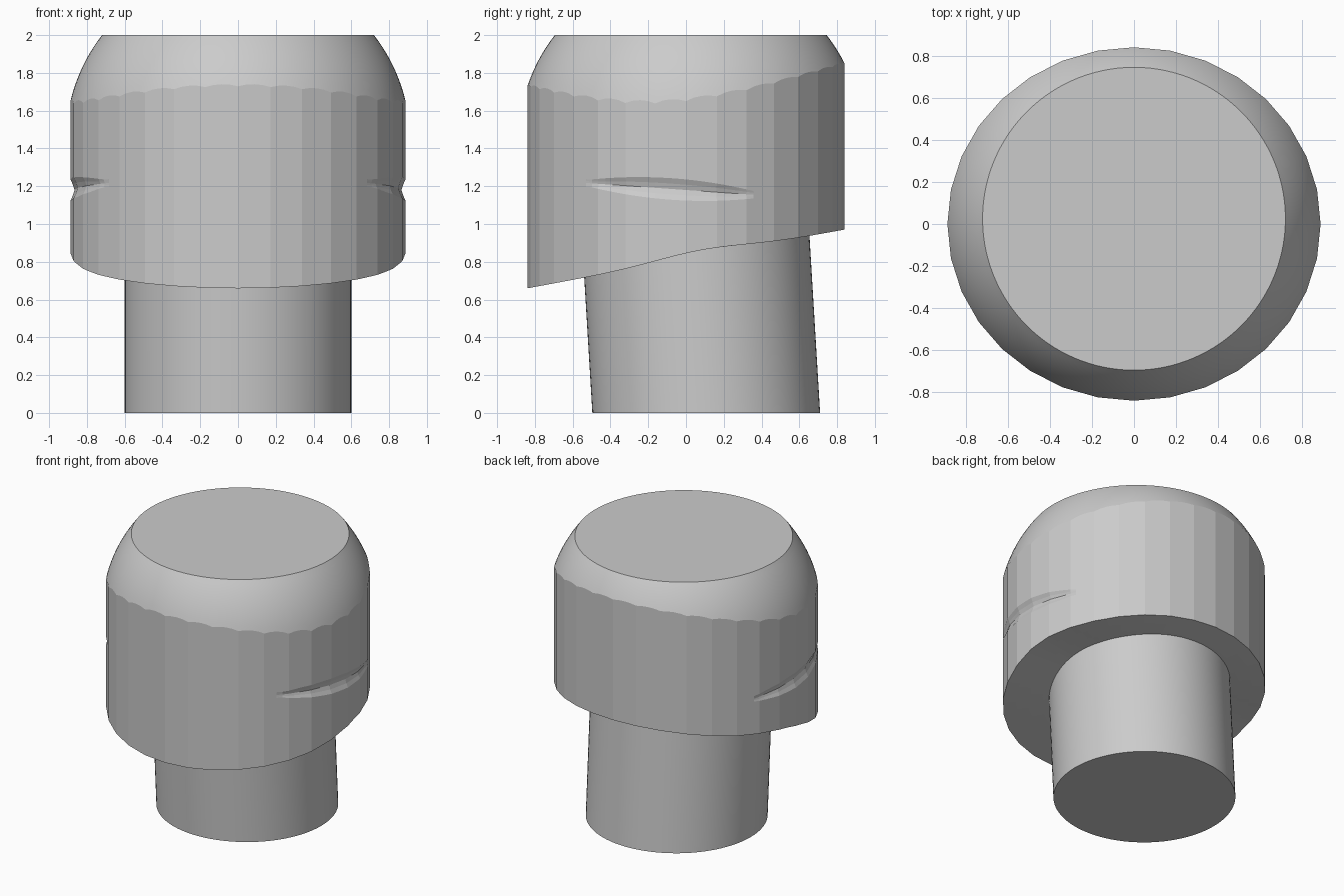
import bpy, bmesh
from math import sin, cos, pi, sqrt, exp, atan2

cube = bpy.data.objects.get("Cube")
if cube:
    bpy.data.objects.remove(cube, do_unlink=True)

grey = bpy.data.materials.new("plain grey")
grey.use_nodes = True
GREY = (0.6, 0.6, 0.6, 1)
grey.diffuse_color = GREY
grey.node_tree.nodes["Principled BSDF"].inputs["Base Color"].default_value = GREY

SIDES, SPLIT = 32, 4               # flat wall panels, columns per panel
RX, RY = 0.887, 0.84               # wall half widths
DOME_Y, DOME_Z, DOME_R = 0.025, 1.44, 0.912
TOP = 2.0


def loft(name, rings, smooth_from=0, smooth_to=0):
    """Skin closed rings of points, cap both ends, smooth a range of bands."""
    bm = bmesh.new()
    loops = [[bm.verts.new(p) for p in ring] for ring in rings]
    n = len(loops[0])
    for band, (a, b) in enumerate(zip(loops, loops[1:])):
        for i in range(n):
            j = (i + 1) % n
            face = bm.faces.new((a[i], a[j], b[j], b[i]))
            face.smooth = smooth_from <= band < smooth_to
    bm.faces.new(loops[0][::-1])
    bm.faces.new(loops[-1])
    bmesh.ops.recalc_face_normals(bm, faces=bm.faces[:])
    mesh = bpy.data.meshes.new(name)
    bm.to_mesh(mesh)
    bm.free()
    mesh.materials.append(grey)
    obj = bpy.data.objects.new(name, mesh)
    bpy.context.collection.objects.link(obj)
    return obj


def wall_outline():
    """Points along the straight sides of the many-sided oval."""
    corners = [(RX * cos(2 * pi * k / SIDES), RY * sin(2 * pi * k / SIDES))
               for k in range(SIDES)]
    for (ax, ay), (bx, by) in zip(corners, corners[1:] + corners[:1]):
        for s in range(SPLIT):
            t = s / SPLIT
            yield ax + (bx - ax) * t, ay + (by - ay) * t


def underside(y):
    return 0.815 + 0.185 * y + 0.032 * exp(-((y - 0.08) / 0.33) ** 2)


def dome_height(x, y):
    return DOME_Z + sqrt(DOME_R ** 2 - x * x - (y - DOME_Y) ** 2)


def groove_point(x, y, offset, depth):
    """Wall point in the shallow side groove, fading out at both ends."""
    t = (y + 0.075) / 0.43
    fade = max(0, 1 - t * t)
    z = 1.18 - 0.07 * y + offset * (0.02 + 0.037 * fade)
    k = 1 - 0.022 * depth * sqrt(fade) / RX
    return x * k, y * k, z


def dome_point(x, y, t):
    """Walk up the dome from the wall edge to the flat top."""
    low = dome_height(x, y)
    z = low + (TOP - low) * t
    r = sqrt(DOME_R ** 2 - (z - DOME_Z) ** 2)
    a = atan2(y - DOME_Y, x)
    return r * cos(a), DOME_Y + r * sin(a), z


# Head: underside, grooved wall, dome and flat top
outline = list(wall_outline())
rings = [[(x * s, y * s, underside(y * s)) for x, y in outline]
         for s in (0.5, 0.6, 0.7, 0.8, 0.9, 1.0)]
for offset, depth in ((-1, 0), (-0.5, 0.6), (0, 1), (0.5, 0.6), (1, 0)):
    rings.append([groove_point(x, y, offset, depth) for x, y in outline])
dome_start = len(rings)
ROWS = 10
for row in range(ROWS + 1):
    rings.append([dome_point(x, y, row / ROWS) for x, y in outline])
loft("head", rings, dome_start, dome_start + ROWS)

# Stem: slightly leaning round post running up into the head
stem = []
for z in (0, 1.15):
    stem.append([(0.6 * cos(2 * pi * k / 96),
                  0.107 - 0.06 * z + 0.603 * sin(2 * pi * k / 96), z)
                 for k in range(96)])
loft("stem", stem, 0, 1)
